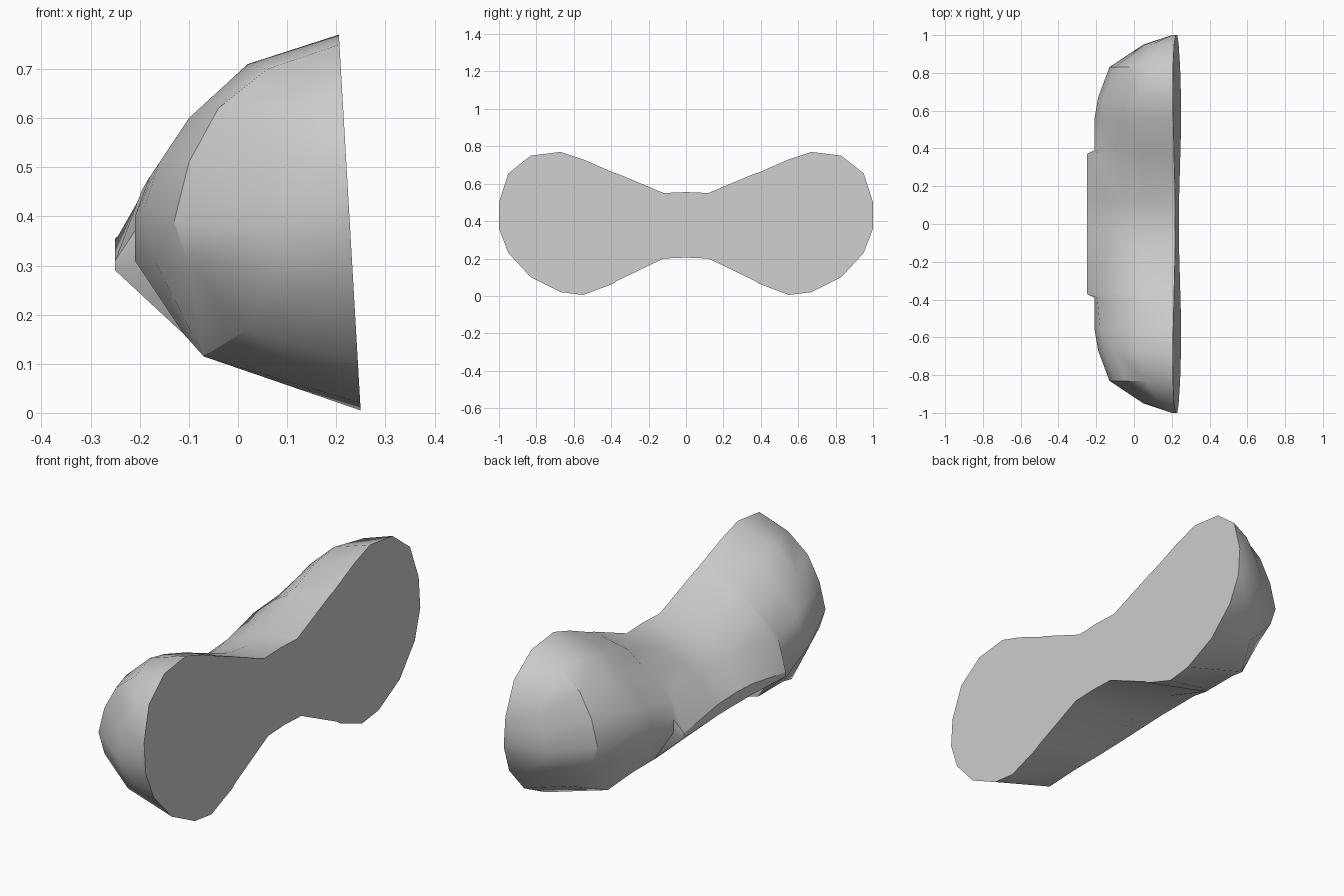
import bpy
import bmesh

# Remove the default object
default_cube = bpy.data.objects.get("Cube")
if default_cube:
    bpy.data.objects.remove(default_cube, do_unlink=True)


def make_material(name, colour):
    material = bpy.data.materials.new(name)
    material.use_nodes = True
    material.diffuse_color = colour
    shader = material.node_tree.nodes.get("Principled BSDF")
    shader.inputs["Base Color"].default_value = colour
    return material


def back_plane(height):
    """Depth of the flat, slightly leaning back face at a given height."""
    return 0.25 - 0.058 * height


def section(rim_top, rim_bottom, dome_points):
    """Closed cross-section: top of the rim, over the dome, bottom of the rim."""
    top = (back_plane(rim_top), rim_top)
    bottom = (back_plane(rim_bottom), rim_bottom)
    return [top] + dome_points + [bottom]


# Cross-sections from the middle bridge outwards to the tip of one lobe
half_profile = {
    # arched bridge
    0.0: section(.555, .205, [(.05, .52), (-.05, .48), (-.12, .45), (-.25, .355), (-.25, .3), (-.11, .26)]),
    .12: section(.55, .2, [(.04, .53), (-.06, .49), (-.14, .45), (-.25, .35), (-.25, .3), (-.11, .25)]),
    .37: section(.655, .08, [(.03, .62), (-.08, .55), (-.19, .455), (-.25, .31), (-.25, .29), (-.11, .16)]),
    # step from the bridge to the lobe
    .39: section(.66, .065, [(.02, .63), (-.08, .55), (-.195, .455), (-.21, .37), (-.21, .31), (-.11, .16)]),
    # rounded lobe
    .55: section(.73, .005, [(.01, .68), (-.09, .58), (-.18, .48), (-.21, .4), (-.21, .31), (-.11, .16)]),
    .67: section(.77, .02, [(.02, .71), (-.1, .6), (-.16, .51), (-.19, .42), (-.17, .31), (-.07, .115)]),
    .83: section(.75, .1, [(.06, .7), (-.04, .62), (-.1, .51), (-.13, .39), (-.1, .3), (.02, .17)]),
    .95: section(.655, .23, [(.14, .61), (.09, .53), (.06, .45), (.05, .37), (.08, .31), (.14, .26)]),
    1.0: section(.5, .36, [(.21, .49), (.2, .47), (.2, .44), (.2, .42), (.2, .39), (.21, .37)]),
}


def loft_mirrored(name, profile, material):
    """Skin the sections along y, with the second half mirrored."""
    stations = sorted(profile)
    positions = [-y for y in reversed(stations) if y > 0] + stations
    bm = bmesh.new()
    rings = []
    for y in positions:
        rings.append([bm.verts.new((x, y, z)) for x, z in profile[abs(y)]])

    # Domed skin
    for ring, following in zip(rings, rings[1:]):
        for i in range(len(ring) - 1):
            bm.faces.new((ring[i], ring[i + 1], following[i + 1], following[i]))

    # Flat back face and the two small lobe tips
    upper_rim = [ring[0] for ring in rings]
    lower_rim = [ring[-1] for ring in rings]
    bm.faces.new(upper_rim + lower_rim[::-1])
    bm.faces.new(rings[0])
    bm.faces.new(rings[-1])

    bmesh.ops.recalc_face_normals(bm, faces=bm.faces)
    mesh = bpy.data.meshes.new(name)
    bm.to_mesh(mesh)
    bm.free()
    mesh.materials.append(material)

    shape = bpy.data.objects.new(name, mesh)
    bpy.context.collection.objects.link(shape)
    return shape


# Double-lobed shell with its bridge
grey = make_material("plain_grey", (0.6, 0.6, 0.6, 1.0))
shell = loft_mirrored("double_lobed_shell", half_profile, grey)

# Smooth the dome, keep the rim and creases sharp
bpy.ops.object.select_all(action="DESELECT")
shell.select_set(True)
bpy.context.view_layer.objects.active = shell
bpy.ops.object.shade_smooth_by_angle(angle=0.6)
